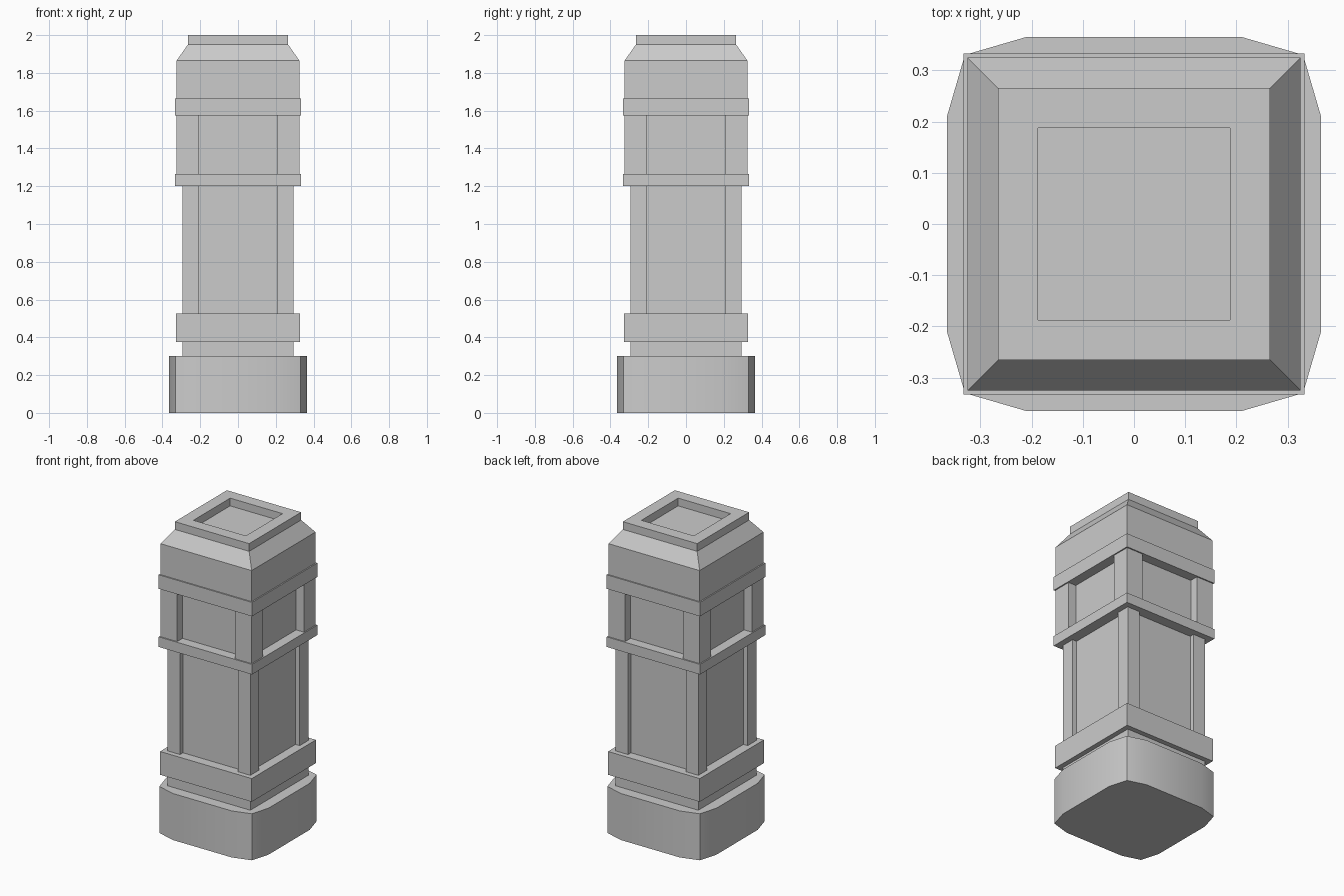
import bpy, bmesh

if "Cube" in bpy.data.objects:
    bpy.data.objects.remove(bpy.data.objects["Cube"])


def around(quarter):
    """Repeat one quarter of an outline four times about z."""
    pts = []
    for _ in range(4):
        pts += quarter
        quarter = [(-y, x) for x, y in quarter]
    return pts


def square(h):
    return around([(h, h)])


def panelled(h, w, r):
    """Square of half-width h with a recess (half-width w, down to r) per side."""
    return around([(h, h), (w, h), (w, r), (-w, r), (-w, h)])


def loft(name, rings):
    """Skin a stack of (outline, z) rings and cap both ends."""
    bm = bmesh.new()
    loops = [[bm.verts.new((x, y, z)) for x, y in pts] for pts, z in rings]
    n = len(loops[0])
    for a, b in zip(loops, loops[1:]):
        for i in range(n):
            j = (i + 1) % n
            bm.faces.new((a[i], a[j], b[j], b[i]))
    bm.faces.new(loops[0][::-1])
    bm.faces.new(loops[-1])
    bmesh.ops.recalc_face_normals(bm, faces=bm.faces)
    me = bpy.data.meshes.new(name)
    bm.to_mesh(me)
    bm.free()
    ob = bpy.data.objects.new(name, me)
    bpy.context.collection.objects.link(ob)
    return ob


def prism(name, outline, z0, z1):
    return loft(name, [(outline, z0), (outline, z1)])


# Bowed plinth, softly shaded across its shallow bends
plinth = prism("plinth", around([(0.365, 0.21), (0.33, 0.33), (0.21, 0.365)]), 0, 0.3)
bpy.context.view_layer.objects.active = plinth
plinth.select_set(True)
bpy.ops.object.shade_smooth_by_angle()

# Neck and lower band
prism("neck", square(0.295), 0.3, 0.375)
prism("lower_band", square(0.327), 0.375, 0.525)

# Shaft and upper block, each with recessed panels between corner posts
prism("shaft", panelled(0.295, 0.207, 0.265), 0.525, 1.2)
prism("middle_band", square(0.333), 1.2, 1.265)
prism("upper_block", panelled(0.325, 0.207, 0.27), 1.265, 1.575)
prism("upper_band", square(0.333), 1.575, 1.665)

# Cap with sloped shoulders, raised rim and sunken top
loft("cap", [(square(0.325), 1.665), (square(0.325), 1.865), (square(0.265), 1.95),
             (square(0.265), 2.0), (square(0.187), 2.0), (square(0.187), 1.95)])
